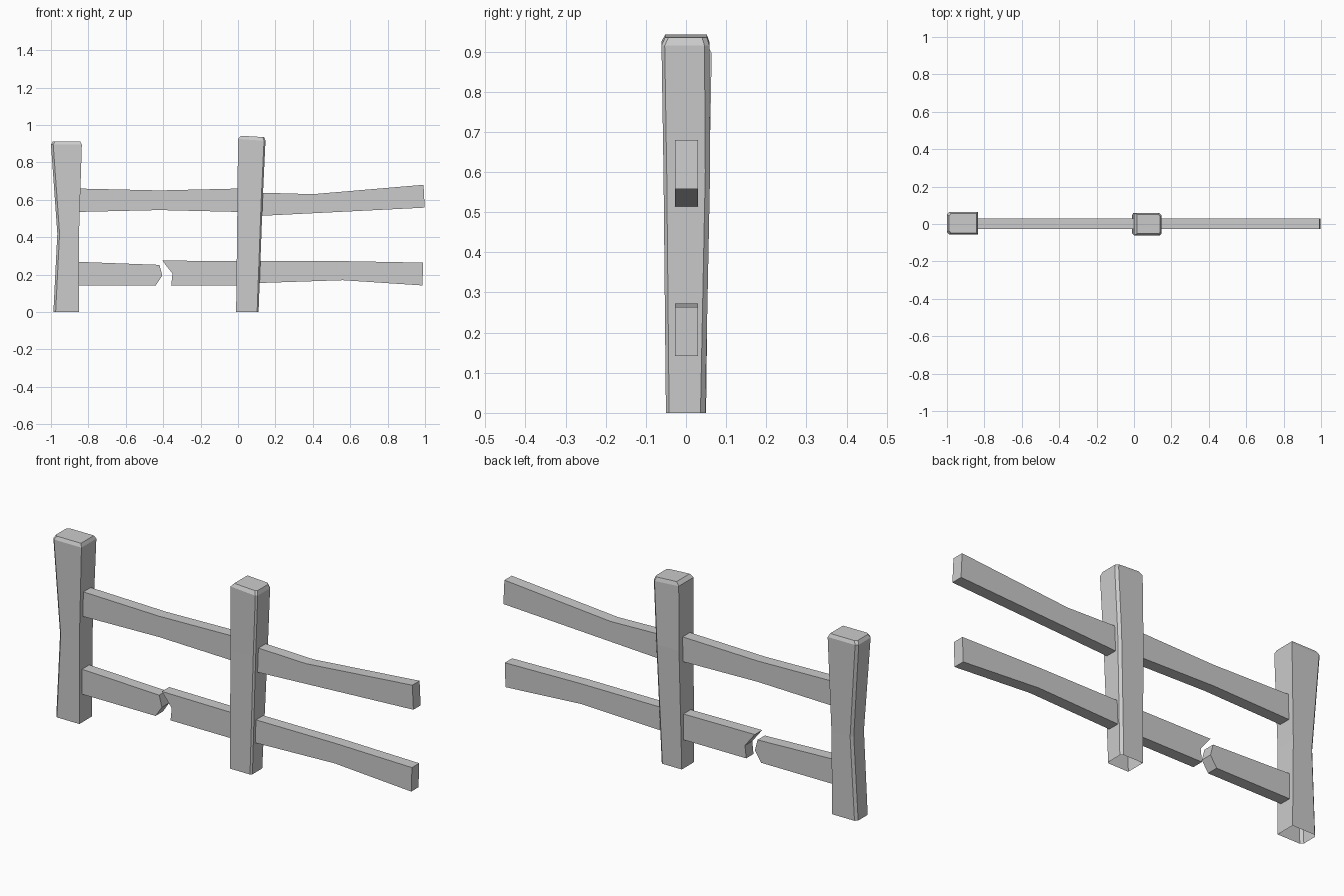
import bpy, bmesh

if "Cube" in bpy.data.objects:
    bpy.data.objects.remove(bpy.data.objects["Cube"])

def finish(name, bm):
    bmesh.ops.recalc_face_normals(bm, faces=bm.faces)
    me = bpy.data.meshes.new(name)
    bm.to_mesh(me)
    bm.free()
    ob = bpy.data.objects.new(name, me)
    bpy.context.collection.objects.link(ob)
    return ob

def ring(x0, x1, y0, y1, zl, zr, ch):
    # rectangle with a chamfer per corner (front-left, front-right, back-right, back-left)
    a, b, c, d = ch
    pts = [(x0, y0 + a), (x0 + a, y0), (x1 - b, y0), (x1, y0 + b),
           (x1, y1 - c), (x1 - c, y1), (x0 + d, y1), (x0, y1 - d)]
    return [(x, y, zl + (zr - zl) * (x - x0) / (x1 - x0)) for x, y in pts]

def post(name, sections, chamfers):
    # loft of sections, capped on top and open underneath
    bm = bmesh.new()
    rings = [[bm.verts.new(p) for p in ring(*s, chamfers)] for s in sections]
    for lo, hi in zip(rings, rings[1:]):
        for i in range(8):
            j = (i + 1) % 8
            bm.faces.new((lo[i], lo[j], hi[j], hi[i]))
    bm.faces.new(rings[-1])
    bmesh.ops.remove_doubles(bm, verts=bm.verts, dist=0.0005)
    return finish(name, bm)

def rail(name, outline, hidden):
    # x-z outline extruded through y; the edge buried in a post stays open
    bm = bmesh.new()
    f, b = [[bm.verts.new((x, y, z)) for x, z in outline] for y in (-0.028, 0.03)]
    bm.faces.new(f)
    bm.faces.new(b[::-1])
    n = len(outline)
    for i in range(n):
        if i != hidden:
            j = (i + 1) % n
            bm.faces.new((f[i], b[i], b[j], f[j]))
    return finish(name, bm)

# Posts: x0, x1, y0, y1, z at left, z at right
post("left_post", [
    (-0.987, -0.85, -0.05, 0.05, 0, 0),
    (-0.966, -0.85, -0.05, 0.055, 0.42, 0.42),
    (-1.0, -0.835, -0.055, 0.064, 0.895, 0.895),
    (-0.99, -0.843, -0.047, 0.056, 0.912, 0.912)], (0.012, 0, 0, 0.012))
post("middle_post", [
    (-0.01, 0.11, -0.05, 0.048, 0, 0),
    (-0.003, 0.132, -0.056, 0.06, 0.6, 0.6),
    (0.0, 0.147, -0.061, 0.058, 0.925, 0.915),
    (0.016, 0.14, -0.052, 0.052, 0.942, 0.935)], (0, 0.008, 0.012, 0))

# Rails: the last outline edge is the one inside the post
rail("upper_left_rail", [(-0.855, 0.535), (-0.42, 0.545), (0.005, 0.535),
     (0.005, 0.66), (-0.42, 0.65), (-0.855, 0.66)], 5)
rail("upper_right_rail", [(0.12, 0.514), (0.4, 0.528), (0.998, 0.558),
     (0.992, 0.68), (0.4, 0.63), (0.12, 0.638)], 5)
rail("lower_right_rail", [(0.11, 0.155), (0.56, 0.17), (0.986, 0.142),
     (0.99, 0.264), (0.56, 0.272), (0.11, 0.272)], 5)
rail("broken_rail_left", [(-0.855, 0.142), (-0.44, 0.142), (-0.405, 0.195),
     (-0.42, 0.252), (-0.855, 0.268)], 4)
rail("broken_rail_right", [(0.0, 0.272), (-0.405, 0.275), (-0.35, 0.205),
     (-0.357, 0.142), (0.0, 0.142)], 4)
